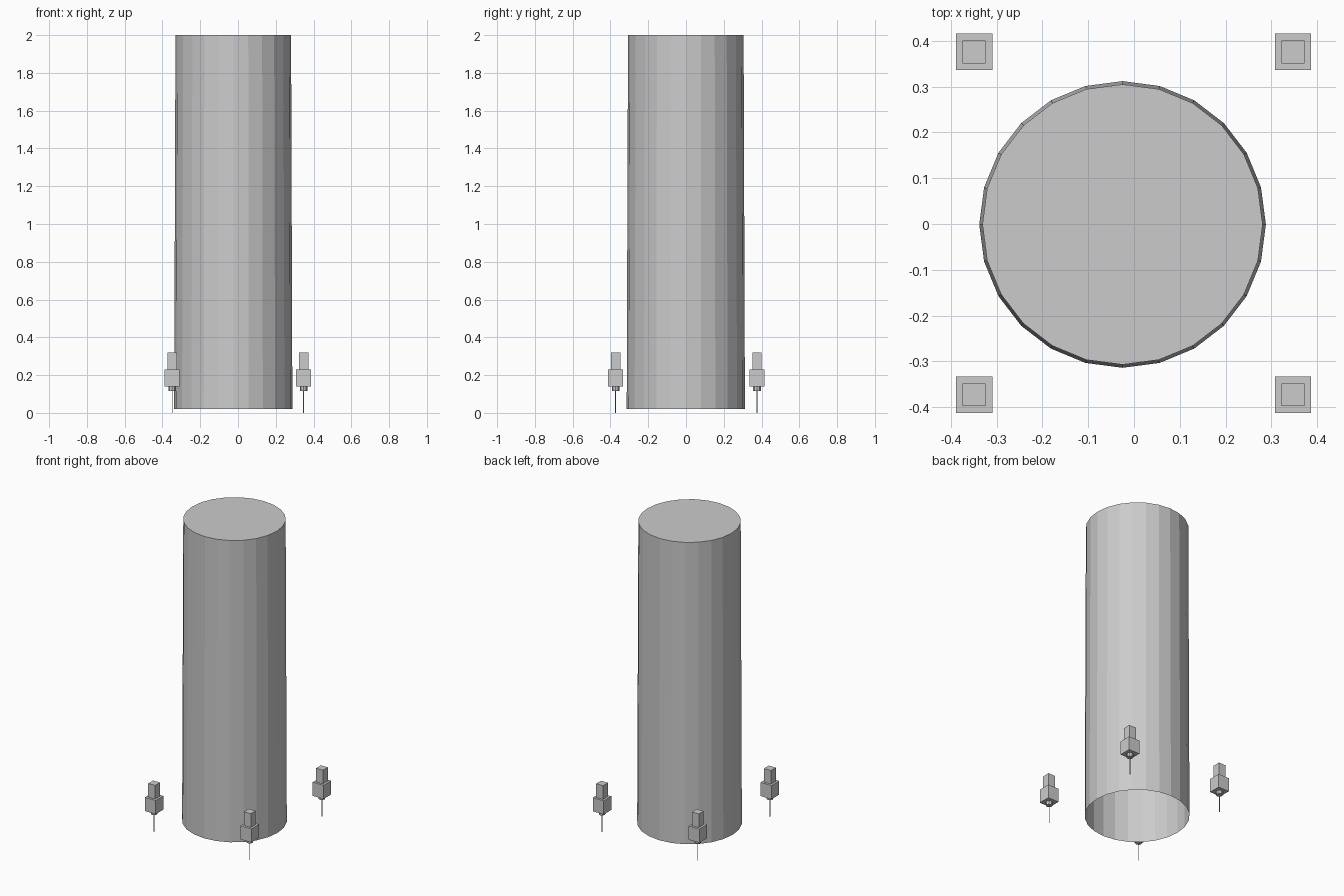
import bpy
import bmesh
from mathutils import Matrix, Vector

if "Cube" in bpy.data.objects:
    bpy.data.objects.remove(bpy.data.objects["Cube"], do_unlink=True)

# One plain grey for everything
GREY = (0.6, 0.6, 0.6, 1.0)
grey = bpy.data.materials.new("plain_grey")
grey.use_nodes = True
grey.diffuse_color = GREY
grey.node_tree.nodes["Principled BSDF"].inputs["Base Color"].default_value = GREY


def add_object(name, bm):
    mesh = bpy.data.meshes.new(name)
    bm.to_mesh(mesh)
    bm.free()
    mesh.materials.append(grey)
    obj = bpy.data.objects.new(name, mesh)
    bpy.context.collection.objects.link(obj)
    return obj


def add_box(bm, x, y, width, low, high):
    place = Matrix.Translation((x, y, (low + high) / 2))
    size = Matrix.Diagonal((width, width, high - low, 1))
    bmesh.ops.create_cube(bm, size=1, matrix=place @ size)


def add_tube(bm, x, y, sides, r_low, r_high, low, high):
    place = Matrix.Translation((x, y, (low + high) / 2))
    bmesh.ops.create_cone(bm, cap_ends=True, segments=sides, radius1=r_low,
                          radius2=r_high, depth=high - low, matrix=place)


# Tall tapering column, closed on top and open underneath
bm = bmesh.new()
add_tube(bm, -0.025, -0.001, 24, 0.313, 0.306, 0.02, 2.0)
floor = [f for f in bm.faces if f.normal.z < -0.9]
bmesh.ops.delete(bm, geom=floor, context='FACES_ONLY')
add_object("column", bm)

# Four small corner posts: cap, body, collar and thin pin
for side, x in (("right", -0.349), ("left", 0.347)):
    for end, y in (("front", -0.373), ("back", 0.376)):
        bm = bmesh.new()
        add_box(bm, x, y, 0.05, 0.23, 0.32)
        add_box(bm, x, y, 0.079, 0.14, 0.23)
        add_tube(bm, x, y, 8, 0.02, 0.02, 0.117, 0.14)
        add_tube(bm, x, y, 6, 0.002, 0.002, 0.0, 0.117)
        add_object(f"{end}_{side}_post", bm)
